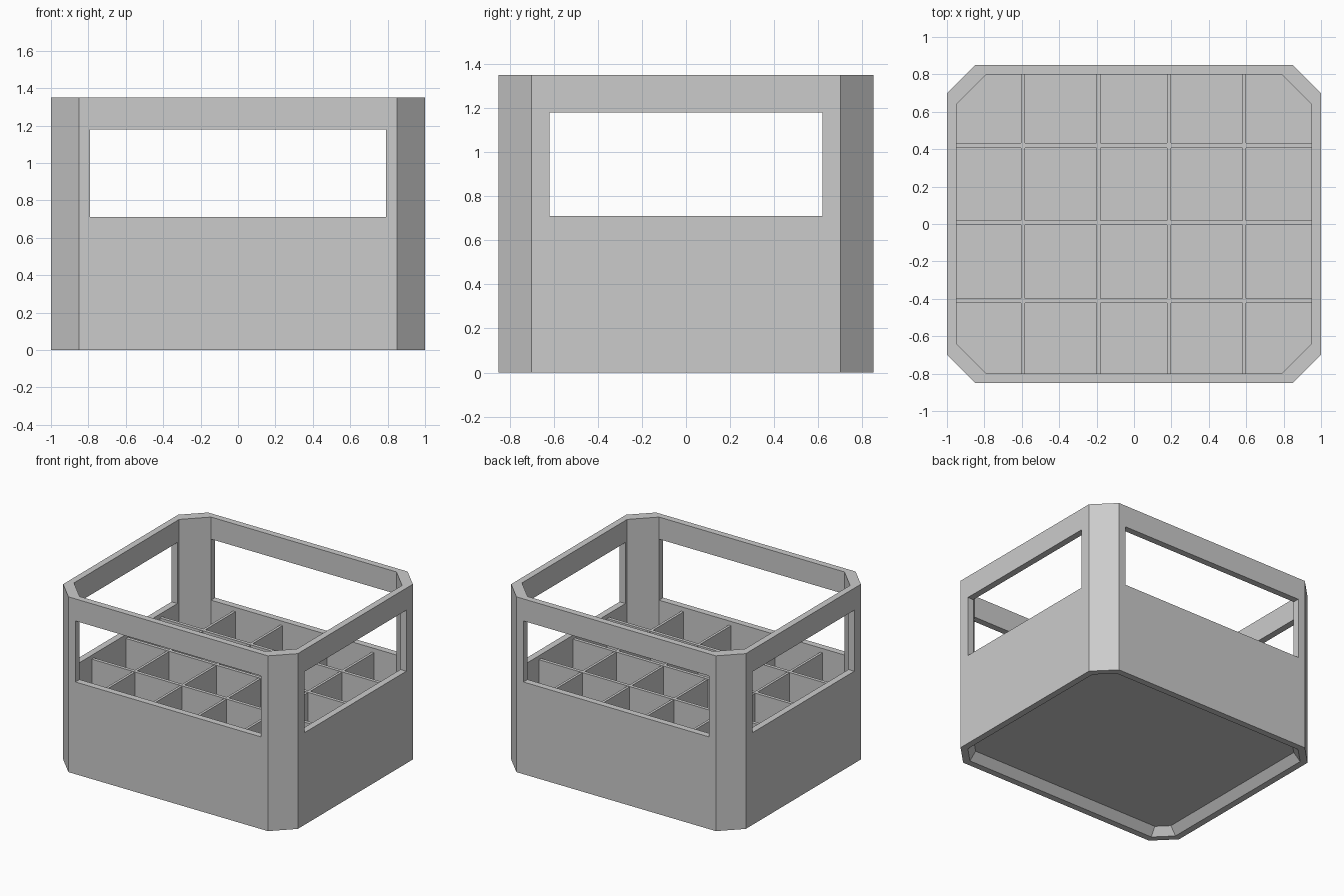
import bpy
import bmesh

old = bpy.data.objects.get("Cube")
if old:
    bpy.data.objects.remove(old, do_unlink=True)

HALF_X, HALF_Y, HEIGHT = 1.0, 0.85, 1.35
WALL = 0.05
FLOOR_UNDER, FLOOR_TOP = 0.06, 0.1
DIVIDER_TOP = 0.68

plastic = bpy.data.materials.new("grey plastic")
plastic.use_nodes = True
colour = (0.6, 0.6, 0.6, 1)
plastic.diffuse_color = colour
plastic.node_tree.nodes["Principled BSDF"].inputs["Base Color"].default_value = colour


def add_object(name, bm):
    bmesh.ops.recalc_face_normals(bm, faces=bm.faces)
    mesh = bpy.data.meshes.new(name)
    bm.to_mesh(mesh)
    bm.free()
    mesh.materials.append(plastic)
    obj = bpy.data.objects.new(name, mesh)
    bpy.context.collection.objects.link(obj)
    return obj


def add_box(name, low, high):
    bm = bmesh.new()
    bmesh.ops.create_cube(bm, size=1)
    for v in bm.verts:
        v.co = [a + (b - a) * (c + 0.5) for a, b, c in zip(low, high, v.co)]
    return add_object(name, bm)


def octagon(bm, inset, chamfer, z):
    """Ring of a rectangle with cut corners."""
    x, y = HALF_X - inset, HALF_Y - inset
    cx, cy = x - chamfer, y - chamfer
    points = [(x, -cy), (x, cy), (cx, y), (-cx, y),
              (-x, cy), (-x, -cy), (-cx, -y), (cx, -y)]
    return [bm.verts.new((px, py, z)) for px, py in points]


# Crate shell: recessed underside, outer wall, top rim, inner wall, floor
bm = bmesh.new()
rings = [octagon(bm, *r) for r in (
    (2 * WALL, 0.08, FLOOR_UNDER),
    (WALL, 0.12, 0),
    (0, 0.15, 0),
    (0, 0.15, HEIGHT),
    (WALL, 0.16, HEIGHT),
    (WALL, 0.16, FLOOR_TOP))]
for lower, upper in zip(rings, rings[1:]):
    for i in range(len(lower)):
        j = (i + 1) % len(lower)
        bm.faces.new((lower[i], lower[j], upper[j], upper[i]))
bm.faces.new(rings[0])
bm.faces.new(rings[-1])
shell = add_object("crate_shell", bm)

# Handle openings through all four walls
for name, x, y in (("front_back_cutter", 0.79, 2), ("side_cutter", 2, 0.62)):
    cutter = add_box(name, (-x, -y, 0.71), (x, y, 1.18))
    cutter.hide_render = True
    cut = shell.modifiers.new(name, "BOOLEAN")
    cut.operation, cut.solver, cut.object = "DIFFERENCE", "EXACT", cutter
    bpy.context.view_layer.objects.active = shell
    bpy.ops.object.modifier_apply(modifier=cut.name)
    bpy.data.objects.remove(cutter, do_unlink=True)

# Bottle dividers
for i, y in enumerate((-0.41, 0.007, 0.42)):
    add_box(f"long_divider_{i + 1}", (-HALF_X + WALL, y - 0.013, FLOOR_TOP),
            (HALF_X - WALL, y + 0.013, DIVIDER_TOP))
for i, x in enumerate((-0.593, -0.19, 0.187, 0.59)):
    add_box(f"short_divider_{i + 1}", (x - 0.01, -HALF_Y + WALL, FLOOR_TOP),
            (x + 0.01, HALF_Y - WALL, DIVIDER_TOP - 0.003))
